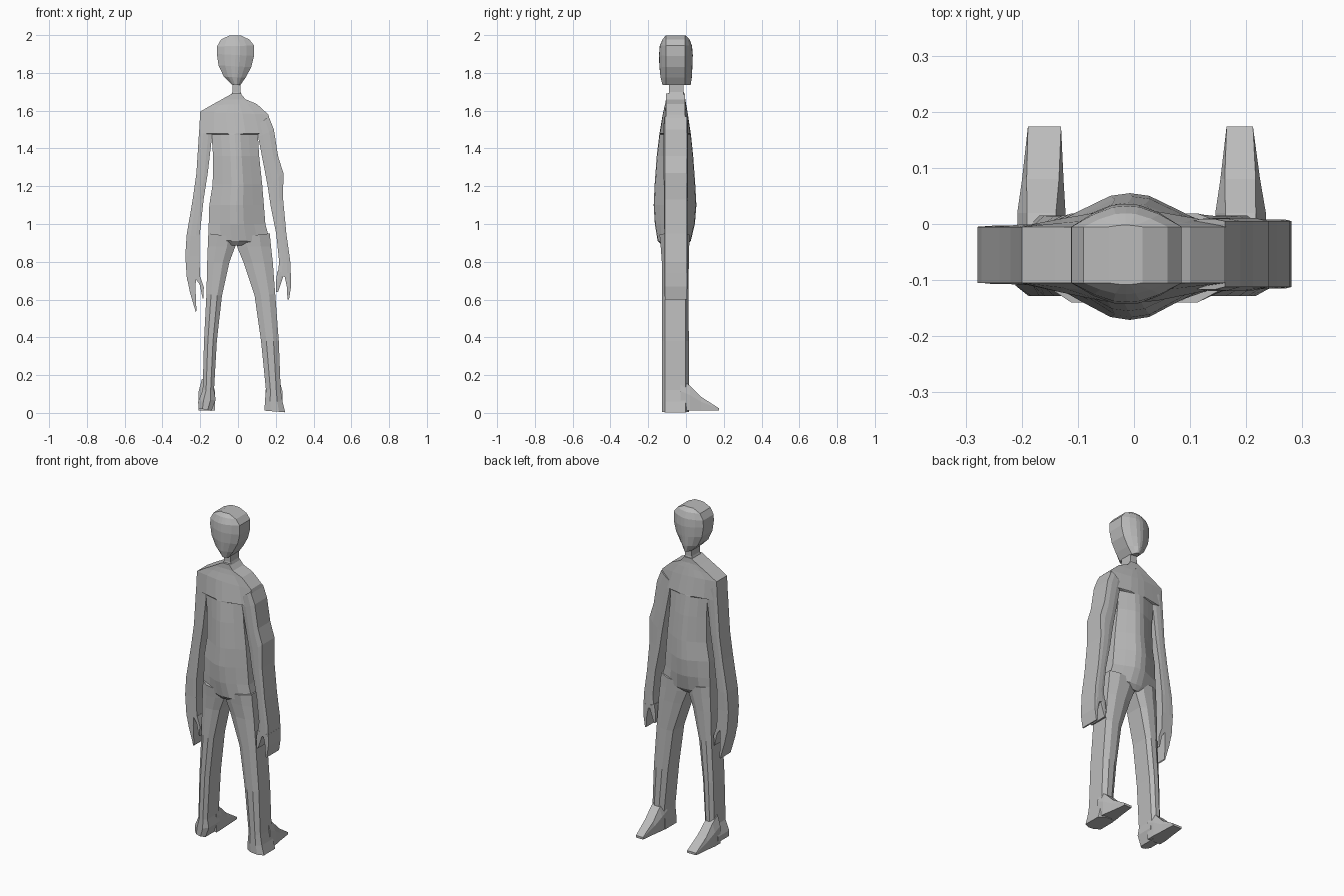
import bpy, bmesh

mat = bpy.data.materials.new("plain_grey")
mat.diffuse_color = (0.5, 0.5, 0.5, 1)

# bulge profiles across the width: (fraction of width, fraction of bulge)
PUFF = [(0, 0), (.2, .5), (.38, .92), (.5, 1), (.62, .92), (.8, .5), (1, 0)]
DOME = [(0, 0), (.2, .6), (.38, .95), (.5, 1), (.62, .95), (.8, .6), (1, 0)]
SLAB = [(0, 0), (.3, 1), (.7, 1), (1, 0)]


def skin(name, rings):
    """Join equal rings of points into a closed flat-shaded mesh."""
    bm = bmesh.new()
    loops = [[bm.verts.new(p) for p in r] for r in rings]
    n = len(loops[0])
    for a, b in zip(loops, loops[1:]):
        for i in range(n):
            j = (i + 1) % n
            bm.faces.new((a[i], a[j], b[j], b[i]))
    bm.faces.new(loops[0])
    bm.faces.new(loops[-1])
    bmesh.ops.recalc_face_normals(bm, faces=bm.faces)
    me = bpy.data.meshes.new(name)
    bm.to_mesh(me)
    bm.free()
    me.materials.append(mat)
    ob = bpy.data.objects.new(name, me)
    bpy.context.collection.objects.link(ob)
    return ob


def loft(name, sections, profile, rim=(-.105, -.005)):
    """Section: left x, left z, right x, right z, front bulge, back bulge.
    The sides keep a flat rim; front and back puff outward."""
    rings = []
    for xl, zl, xr, zr, bf, bb in sections:
        def at(f, y):
            return (xl + f * (xr - xl), y, zl + f * (zr - zl))
        rings.append([at(f, rim[0] - b * bf) for f, b in profile] +
                     [at(f, rim[1] + b * bb) for f, b in reversed(profile)])
    return skin(name, rings)


# Head: egg outline with a flat rim band
loft("head", [
    (-.035, 1.74, .012, 1.735, .02, .03),
    (-.075, 1.78, .040, 1.775, .03, .036),
    (-.103, 1.84, .070, 1.83, .036, .039),
    (-.112, 1.90, .085, 1.89, .038, .041),
    (-.111, 1.94, .085, 1.945, .034, .037),
    (-.090, 1.977, .060, 1.977, .02, .024),
    (-.045, 1.998, .015, 1.998, .003, .003)], DOME)

# Neck
loft("neck", [(-.028, 1.77, .014, 1.77, 0, 0),
              (-.030, 1.70, .014, 1.70, 0, 0),
              (-.045, 1.66, .035, 1.64, .01, .01)], SLAB, (-.09, -.012))

# Torso: sloping shoulders, stepping in below the armpits, rounded belly
loft("torso", [
    (-.032, 1.69, .015, 1.69, 0, 0),
    (-.085, 1.66, .040, 1.66, .001, .001),
    (-.140, 1.63, .100, 1.635, .006, .006),
    (-.200, 1.595, .160, 1.58, .017, .014),
    (-.206, 1.48, .190, 1.48, .035, .03),
    (-.140, 1.475, .105, 1.475, .036, .031),
    (-.132, 1.36, .112, 1.36, .05, .043),
    (-.134, 1.21, .128, 1.21, .061, .054),
    (-.152, 1.10, .137, 1.10, .066, .06),
    (-.155, 1.00, .145, 1.00, .06, .052),
    (-.158, .915, .170, .905, .045, .03),
    (-.070, .885, .060, .885, .02, .01)], PUFF)

# Arms
loft("left_arm", [
    (-.200, 1.57, -.130, 1.52, .005, .004),
    (-.208, 1.46, -.138, 1.46, .004, .004),
    (-.220, 1.27, -.160, 1.27, .004, .004),
    (-.240, 1.13, -.182, 1.13, .002, .002),
    (-.272, .94, -.203, .94, .002, .002),
    (-.279, .83, -.205, .83, 0, 0),
    (-.270, .70, -.200, .71, 0, 0)], SLAB)
loft("right_arm", [
    (.100, 1.52, .162, 1.57, .005, .004),
    (.107, 1.46, .190, 1.50, .007, .005),
    (.142, 1.28, .212, 1.36, .007, .006),
    (.157, 1.20, .240, 1.27, .006, .006),
    (.172, 1.10, .239, 1.13, .004, .004),
    (.202, .95, .256, .95, .003, .003),
    (.218, .80, .277, .80, .003, .003),
    (.210, .73, .280, .71, .003, .003)], SLAB, (-.112, .005))

# Hands: a long finger mass and a thumb, forked
loft("left_fingers", [(-.271, .72, -.222, .72, 0, 0),
                      (-.255, .64, -.225, .66, 0, 0),
                      (-.224, .535, -.220, .54, 0, 0)], SLAB)
loft("left_thumb", [(-.232, .72, -.199, .72, 0, 0),
                    (-.203, .68, -.181, .665, 0, 0),
                    (-.187, .605, -.183, .605, 0, 0)], SLAB)
loft("right_fingers", [(.243, .74, .280, .74, .003, .003),
                       (.258, .67, .281, .67, .002, .002),
                       (.262, .60, .270, .60, 0, 0)], SLAB, (-.112, .005))
loft("right_thumb", [(.208, .75, .245, .74, .003, .003),
                     (.200, .69, .232, .70, .002, .002),
                     (.202, .64, .212, .64, 0, 0)], SLAB, (-.112, .005))

# Legs
loft("left_leg", [
    (-.157, .95, -.005, .93, .03, .022),
    (-.160, .88, -.015, .88, .024, .02),
    (-.163, .80, -.045, .80, .018, .018),
    (-.167, .63, -.085, .62, .018, .016),
    (-.180, .38, -.112, .38, .018, .018),
    (-.187, .12, -.127, .12, .018, .018),
    (-.211, .06, -.118, .07, .018, .018),
    (-.209, .025, -.140, .01, .018, .018)], SLAB, (-.11, -.003))
loft("right_leg", [
    (-.015, .93, .168, .95, .03, .022),
    (-.005, .88, .175, .88, .024, .02),
    (.028, .80, .184, .80, .018, .018),
    (.088, .62, .197, .63, .018, .016),
    (.122, .38, .216, .38, .018, .018),
    (.148, .12, .226, .12, .018, .018),
    (.142, .06, .236, .06, .018, .018),
    (.141, .012, .250, .003, .018, .018)], SLAB, (-.11, -.003))

# Feet: wedges running back to front along y (y, x left, x right, top z)
for name, x0, x1, t0, t1 in (("left_foot", -.208, -.122, -.189, -.130),
                             ("right_foot", .145, .235, .165, .212)):
    rings = []
    for y, f, top in ((-.03, 0, .18), (.02, 0, .145), (.08, .45, .085), (.174, 1, .025)):
        a, b = x0 + f * (t0 - x0), x1 + f * (t1 - x1)
        m = .2 * (b - a) * (1 - f)
        rings.append([(a, y, .012), (b, y, .012), (b, y, top * .6 + .008),
                      (b - m, y, top), (a + m, y, top), (a, y, top * .6 + .008)])
    skin(name, rings)
